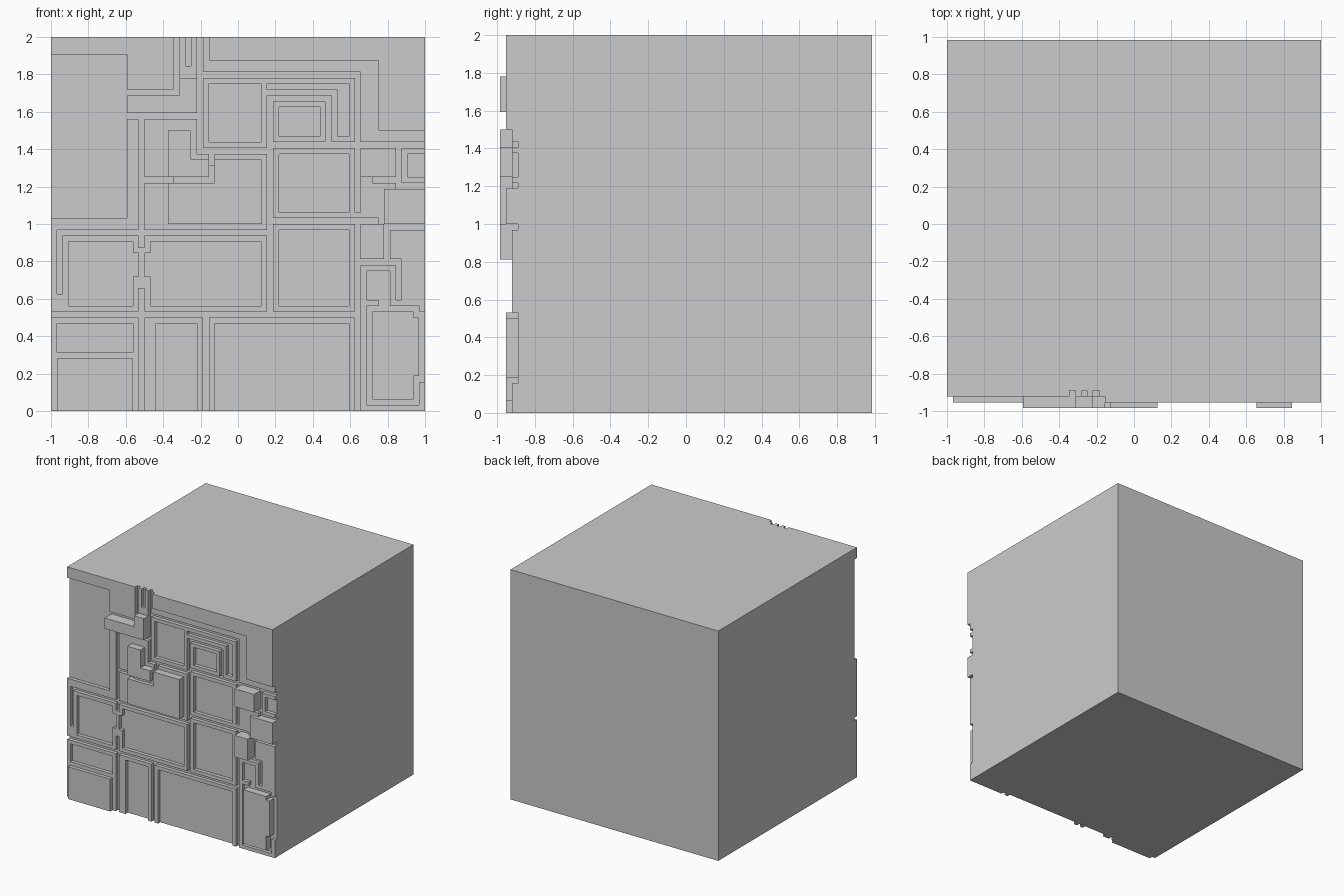
import bpy, bmesh, math

if "Cube" in bpy.data.objects:
    bpy.data.objects.remove(bpy.data.objects["Cube"])

N = 64                    # front face is laid out on a 64 x 64 grid
S = 2 / N                 # one grid step
BACK = 31.5 * S           # half depth of the whole model
FLOOR, SKIN, PLATE, BLOCK = (-BACK + S * k for k in (3, 2, 1, 0))


def finish(bm, name):
    bmesh.ops.remove_doubles(bm, verts=bm.verts, dist=1e-5)
    bmesh.ops.dissolve_limit(bm, angle_limit=math.radians(1),
                             verts=bm.verts, edges=bm.edges)
    bmesh.ops.recalc_face_normals(bm, faces=bm.faces)
    mesh = bpy.data.meshes.new(name)
    bm.to_mesh(mesh)
    bm.free()
    ob = bpy.data.objects.new(name, mesh)
    bpy.context.collection.objects.link(ob)
    return ob


def carved_slab(name, cuts):
    """Solid whose front skin is sunk to FLOOR in every (u0, v0, u1, v1) cut."""
    sunk = {(u, v) for a, b, c, d in cuts
            for u in range(a, c) for v in range(b, d)}
    bm = bmesh.new()

    def depth(u, v):
        if not (0 <= u < N and 0 <= v < N):
            return BACK
        return FLOOR if (u, v) in sunk else SKIN

    def quad(*pts):
        bm.faces.new([bm.verts.new((u * S - 1, y, v * S)) for u, y, v in pts])

    for u in range(N + 1):
        for v in range(N + 1):
            y = depth(u, v)
            if u < N and v < N:
                for d in (y, BACK):
                    quad((u, d, v), (u + 1, d, v), (u + 1, d, v + 1), (u, d, v + 1))
            left, below = depth(u - 1, v), depth(u, v - 1)
            if left != y:
                quad((u, left, v), (u, y, v), (u, y, v + 1), (u, left, v + 1))
            if below != y:
                quad((u, below, v), (u, y, v), (u + 1, y, v), (u + 1, below, v))
    return finish(bm, name)


def raised(name, front, *rects):
    """Raised part made of boxes standing on the groove floor."""
    bm = bmesh.new()
    for a, b, c, d in rects:
        box = bmesh.ops.create_cube(bm, size=1)["verts"]
        for p in box:
            p.co = ((c if p.co.x > 0 else a) * S - 1,
                    front if p.co.y < 0 else FLOOR + S / 4,
                    (d if p.co.z > 0 else b) * S)
    bmesh.ops.recalc_face_normals(bm, faces=bm.faces)
    mesh = bpy.data.meshes.new(name)
    bm.to_mesh(mesh)
    bm.free()
    bpy.context.collection.objects.link(bpy.data.objects.new(name, mesh))


# Upper channels, left to right
top_channels = [
    (21, 54, 22, 64), (13, 54, 22, 55), (23, 59, 24, 64), (25, 44, 26, 64),
    (26, 57, 53, 58), (52, 34, 53, 58), (13, 50, 25, 51), (15, 30, 16, 51),
    (25, 44, 38, 45), (37, 45, 64, 46), (37, 46, 38, 54), (37, 53, 48, 54),
    (47, 46, 48, 54), (16, 39, 28, 40), (27, 39, 28, 44),
    (55, 39, 60, 40), (59, 38, 60, 45), (59, 38, 64, 39),
]
# Lower channels
low_channels = [
    (37, 17, 38, 46), (38, 32, 56, 33), (1, 30, 37, 31), (1, 20, 2, 31),
    (15, 28, 16, 30), (15, 17, 16, 21), (0, 16, 53, 17), (52, 0, 53, 33),
    (15, 0, 16, 16), (26, 0, 27, 16), (57, 31, 64, 32), (57, 25, 58, 32),
    (53, 25, 60, 26), (59, 19, 60, 26),
]
# Sunken panels inside their frames
panels = [
    (0, 33, 13, 61), (27, 46, 36, 56), (39, 47, 46, 52), (37, 55, 51, 56),
    (49, 47, 51, 56), (39, 34, 51, 44), (39, 18, 51, 31), (61, 40, 64, 44),
    (3, 18, 14, 29), (14, 23, 15, 27), (16, 23, 17, 27), (17, 18, 36, 29),
    (1, 10, 14, 15), (18, 0, 25, 15), (28, 0, 51, 15),
    # recess and moat around the lower right plate
    (54, 19, 58, 24), (56, 18, 58, 19), (54, 1, 63, 18), (63, 5, 64, 17),
]
carved_slab("wall_body", top_channels + low_channels + panels)

# Plates one step proud of the skin
raised("upper_right_cornice", PLATE, (27, 60, 64, 64), (56, 48, 64, 60))
raised("right_edge_plate", PLATE, (57, 32, 64, 38))
raised("lower_right_plate", PLATE, (55, 2, 62, 17), (62, 6, 63, 16))
raised("lower_left_plate", PLATE, (1, 0, 14, 9))
raised("channel_bridge", PLATE, (21, 39, 28, 40), (27, 40, 28, 42))

# Blocks two steps proud of the skin
raised("upper_left_block", BLOCK, (13, 51, 25, 54), (22, 54, 25, 57))
raised("middle_corner_block", BLOCK, (20, 40, 24, 48), (24, 40, 27, 43))
raised("middle_large_block", BLOCK, (20, 32, 36, 39), (28, 39, 36, 43))
raised("right_upper_block", BLOCK, (53, 40, 59, 45))
raised("right_lower_block", BLOCK, (53, 26, 57, 32))
